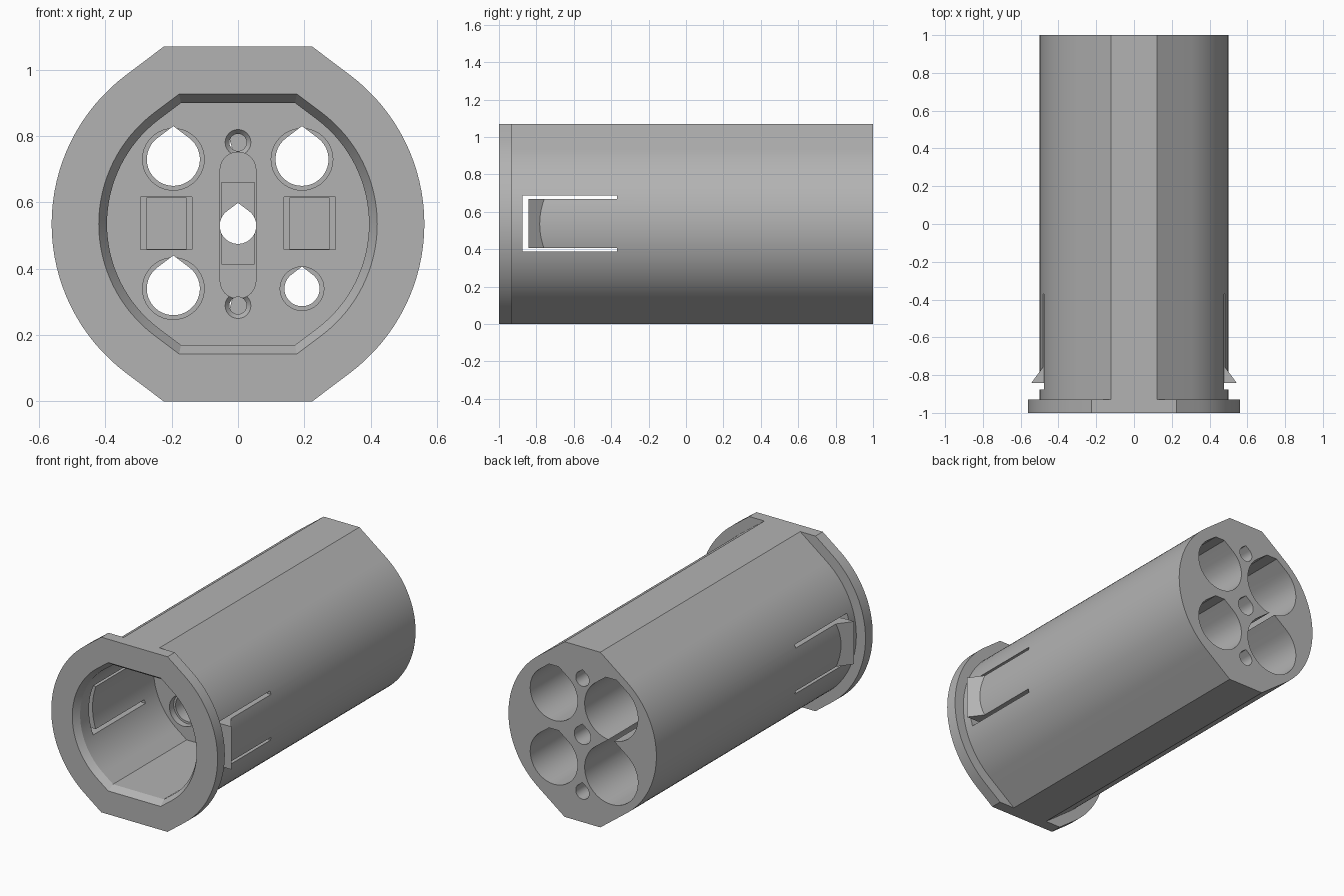
import bpy, bmesh, math

if "Cube" in bpy.data.objects:
    bpy.data.objects.remove(bpy.data.objects["Cube"])

CZ = 0.535                      # height of the long axis
TH = math.radians(53)           # tangent angle of the roof-like flanks

grey = bpy.data.materials.new("mid grey")
grey.diffuse_color = (0.45, 0.45, 0.45, 1)
grey.use_nodes = True
grey.node_tree.nodes["Principled BSDF"].inputs["Base Color"].default_value = grey.diffuse_color


def solid(name, ring_a, ring_b):
    """Closed solid lofted between two rings of 3D points."""
    bm = bmesh.new()
    a = [bm.verts.new(p) for p in ring_a]
    b = [bm.verts.new(p) for p in ring_b]
    n = len(a)
    bm.faces.new(a)
    bm.faces.new(b[::-1])
    for i in range(n):
        bm.faces.new((a[i], b[i], b[(i + 1) % n], a[(i + 1) % n]))
    bmesh.ops.recalc_face_normals(bm, faces=bm.faces)
    me = bpy.data.meshes.new(name)
    bm.to_mesh(me)
    bm.free()
    ob = bpy.data.objects.new(name, me)
    bpy.context.collection.objects.link(ob)
    me.materials.append(grey)
    return ob


def along_y(name, pts, y0, y1, pts2=None):
    return solid(name, [(x, y0, z) for x, z in pts],
                 [(x, y1, z) for x, z in (pts2 or pts)])


def boolean(target, tool, op='DIFFERENCE'):
    mod = target.modifiers.new(op, 'BOOLEAN')
    mod.operation, mod.solver, mod.object = op, 'EXACT', tool
    dg = bpy.context.evaluated_depsgraph_get()
    dg.update()
    new = bpy.data.meshes.new_from_object(target.evaluated_get(dg))
    target.modifiers.clear()
    target.data = new
    bpy.data.objects.remove(tool)


def outline(r, h, steps=32):
    """Round sides, tangent flanks and flats at top and bottom."""
    w = (r - h * math.sin(TH)) / math.cos(TH)
    arc = [-TH + 2 * TH * i / steps for i in range(steps + 1)]
    right = [(w, CZ - h)] + [(r * math.cos(t), CZ + r * math.sin(t)) for t in arc] + [(w, CZ + h)]
    return right + [(-x, 2 * CZ - z) for x, z in right]


def circle(x, z, r, n=40):
    return [(x + r * math.cos(2 * math.pi * i / n), z + r * math.sin(2 * math.pi * i / n)) for i in range(n)]


def teardrop(x, z, r, cap=None, n=36):
    """Circle with a pointed roof, optionally cut flat at cap * r."""
    a0, a1 = math.pi - TH, 2 * math.pi + TH
    pts = [(x + r * math.cos(a0 + (a1 - a0) * i / n), z + r * math.sin(a0 + (a1 - a0) * i / n))
           for i in range(n + 1)]
    if cap:
        w = r * (1 - cap * math.sin(TH)) / math.cos(TH)
        return pts + [(x + w, z + cap * r), (x - w, z + cap * r)]
    return pts + [(x, z + r / math.sin(TH))]


def rect(x0, x1, z0, z1):
    return [(x0, z0), (x1, z0), (x1, z1), (x0, z1)]


# Main tube with front flange
body = along_y("housing", outline(0.5, CZ), -0.96, 1)
boolean(body, along_y("flange", outline(0.562, CZ), -1, -0.93), 'UNION')


def cut(pts, y0, y1, pts2=None):
    boolean(body, along_y("cutter", pts, y0, y1, pts2))


# Front cavity with chamfered mouth
FLOOR = -0.25
inner = outline(0.395, 0.365)
cut(inner, -1.1, FLOOR)
cut(outline(0.42, 0.392), -1.0001, -0.96, inner)

# Rear bores, each opening through the cavity floor by a smaller hole
for x, z, bore, hole, cap in ((-0.195, 0.73, 0.18, 0.08, 1.1), (-0.195, 0.34, 0.18, 0.08, None),
                              (0.193, 0.73, 0.16, 0.08, 1.1), (0.193, 0.34, 0.16, 0.053, 1.1)):
    cut(teardrop(x, z, bore, cap), -0.1, 1.1)
    cut(teardrop(x, z, hole), -0.3, 0)
    cut(circle(x, z, hole + 0.013), -0.3, FLOOR + 0.04)

# Central slot in the cavity floor and the through hole
slot = [(0.054 * math.cos(math.pi * i / 12), 0.698 + 0.054 * math.sin(math.pi * i / 12)) for i in range(13)]
slot += [(-x, 1.062 - z) for x, z in slot]
cut(slot, -0.3, FLOOR + 0.03)
cut(rect(-0.05, 0.05, 0.415, 0.66), -0.3, FLOOR + 0.06)
cut(teardrop(0, 0.53, 0.055), -0.3, 1.1)

# Blind screw holes, front and back
for s in (-1, 1):
    z = CZ + s * 0.246
    cut(circle(0, z, 0.039, 24), -0.2501, FLOOR + 0.015, circle(0, z, 0.026, 24))
    cut(circle(0, z, 0.026, 24), -0.3, FLOOR + 0.15)
    cut(teardrop(0, CZ - 0.005 + s * 0.345, 0.045), 0.6, 1.1)

# Side pockets in the floor, U-shaped slots around the clips, and wedge clips
u_slot = [(-0.875, 0.387), (-0.37, 0.387), (-0.37, 0.407), (-0.84, 0.407),
          (-0.84, 0.668), (-0.37, 0.668), (-0.37, 0.688), (-0.875, 0.688)]
wedge = [(0.465, -0.843), (0.545, -0.843), (0.465, -0.735)]
for s, side in ((-1, "left"), (1, "right")):
    cut(rect(*sorted((s * 0.138, s * 0.294)), 0.458, 0.616), -0.3, FLOOR + 0.02)
    cut(rect(*sorted((s * 0.156, s * 0.276)), 0.46, 0.614), -0.3, FLOOR + 0.04)
    boolean(body, solid("cutter", [(s * 0.3, y, z) for y, z in u_slot],
                        [(s * 0.6, y, z) for y, z in u_slot]))
    solid(side + "_snap_clip", [(s * x, y, 0.407) for x, y in wedge],
          [(s * x, y, 0.668) for x, y in wedge])

# Smooth curved walls, keep corners sharp
body.data.materials.clear()
body.data.materials.append(grey)
bpy.ops.object.select_all(action='DESELECT')
body.select_set(True)
bpy.context.view_layer.objects.active = body
bpy.ops.object.shade_smooth_by_angle(angle=math.radians(25))
